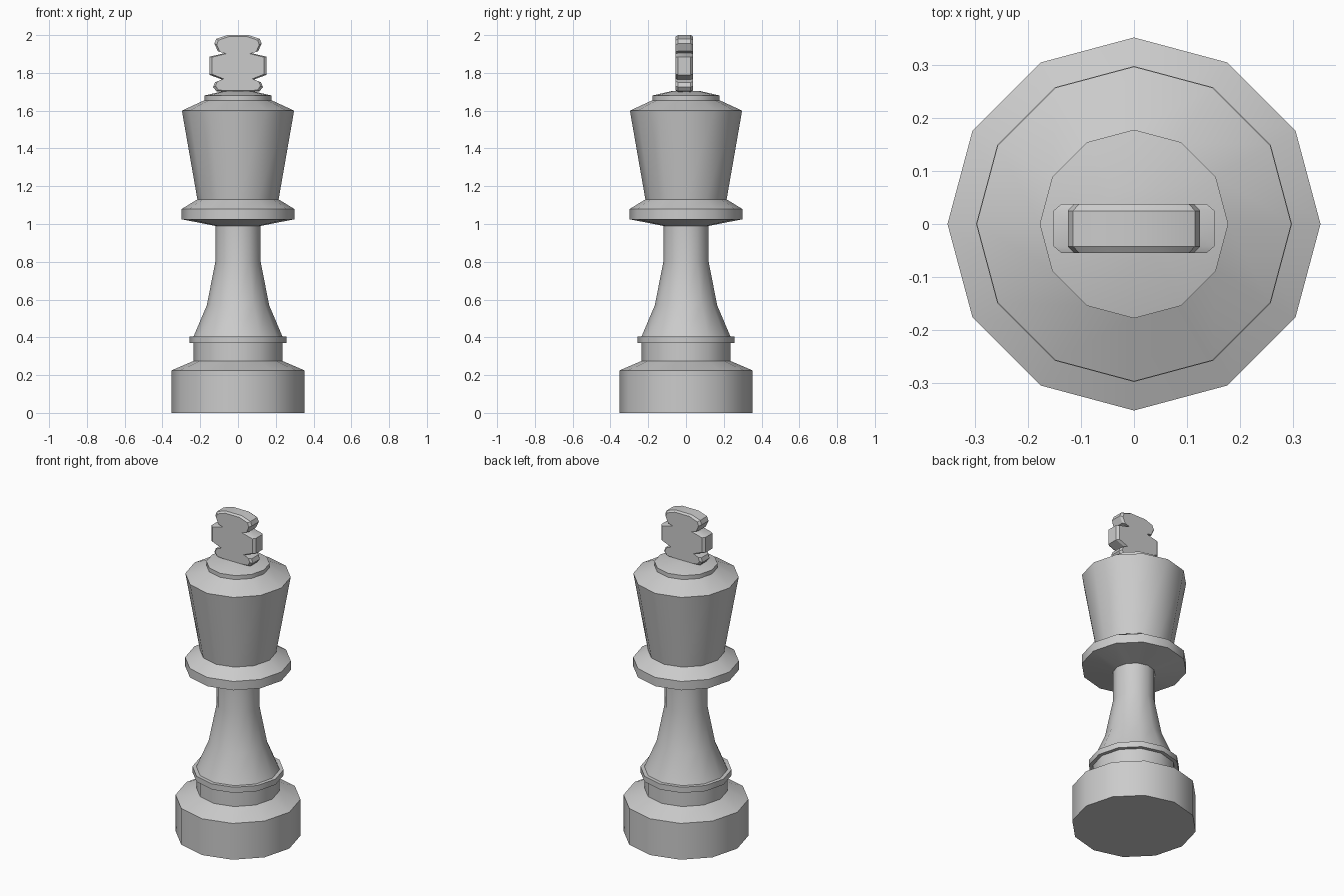
import bpy, bmesh, math

if "Cube" in bpy.data.objects:
    bpy.data.objects.remove(bpy.data.objects["Cube"])

SIDES = 12


def finish(name, bm, angle):
    bmesh.ops.recalc_face_normals(bm, faces=bm.faces)
    mesh = bpy.data.meshes.new(name)
    bm.to_mesh(mesh)
    bm.free()
    obj = bpy.data.objects.new(name, mesh)
    bpy.context.collection.objects.link(obj)
    bpy.ops.object.select_all(action='DESELECT')
    obj.select_set(True)
    bpy.context.view_layer.objects.active = obj
    bpy.ops.object.shade_smooth_by_angle(angle=math.radians(angle))
    return obj


def bridge(bm, a, b):
    for i in range(len(a)):
        j = (i + 1) % len(a)
        bm.faces.new((a[i], a[j], b[j], b[i]))


def turned(name, profile):
    """Lathe (radius, height) points around z, closed at both ends."""
    bm = bmesh.new()
    rings = []
    for r, z in profile:
        rings.append([bm.verts.new((r * math.cos(k * math.tau / SIDES),
                                    r * math.sin(k * math.tau / SIDES), z))
                      for k in range(SIDES)])
    for a, b in zip(rings, rings[1:]):
        bridge(bm, a, b)
    bm.faces.new(rings[0])
    bm.faces.new(rings[-1])
    return finish(name, bm, 31)


# Turned body: foot, ring, stem, collar, head and cap in one profile
turned("turned_body", [
    (0.352, 0.0), (0.352, 0.225), (0.235, 0.275), (0.235, 0.37),
    (0.257, 0.37), (0.257, 0.405), (0.235, 0.405),
    (0.165, 0.57), (0.12, 0.80), (0.12, 0.99),
    (0.298, 1.025), (0.298, 1.08), (0.215, 1.13),
    (0.297, 1.60), (0.178, 1.655), (0.178, 1.68), (0.07, 1.705)])

# Cross finial: mirrored half outline, with chamfered front and back rims
half = [(0.085, 1.70), (0.115, 1.703), (0.132, 1.725), (0.122, 1.75),
        (0.085, 1.765), (0.152, 1.79), (0.152, 1.885), (0.07, 1.905),
        (0.107, 1.915), (0.125, 1.955), (0.115, 1.98), (0.055, 2.0)]
outline = half + [(-x, z) for x, z in reversed(half)]
bm = bmesh.new()
layers = []
for y, sx, sz in ((-0.055, 0.9, 0.95), (-0.042, 1, 1), (0.025, 1, 1), (0.038, 0.9, 0.95)):
    layers.append([bm.verts.new((x * sx, y, 1.84 + (z - 1.84) * sz)) for x, z in outline])
for a, b in zip(layers, layers[1:]):
    bridge(bm, a, b)
bm.faces.new(layers[0])
bm.faces.new(layers[-1])
finish("cross_finial", bm, 25)
